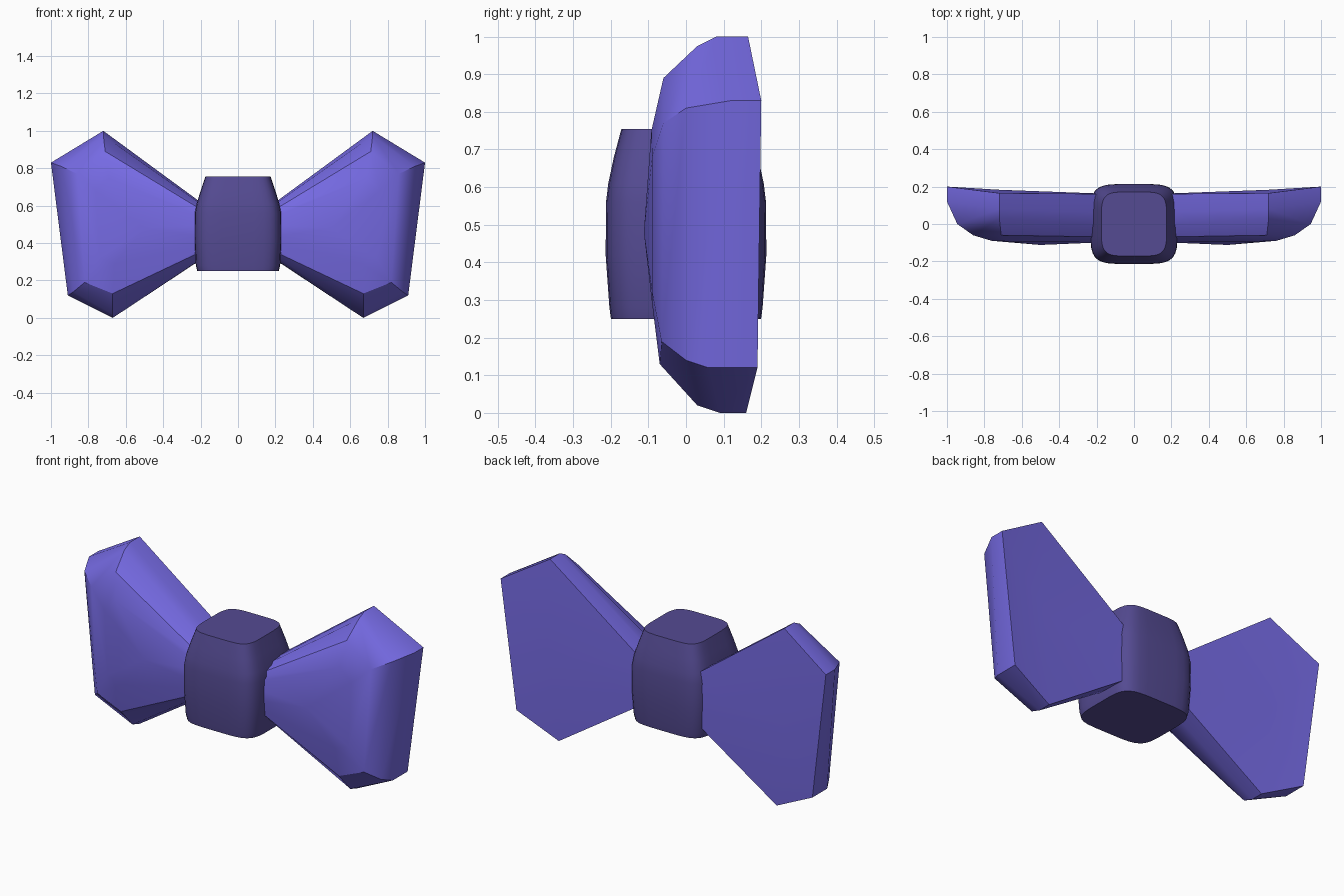
import bpy, bmesh, math

if "Cube" in bpy.data.objects:
    bpy.data.objects.remove(bpy.data.objects["Cube"])


def make_object(name, rings, back, front, color, angle):
    """Loft equal-length rings, closing both ends with a fan to a centre point."""
    bm = bmesh.new()
    loops = [[bm.verts.new(p) for p in ring] for ring in rings]
    n = len(loops[0])
    for a, b in zip(loops, loops[1:]):
        for i in range(n):
            j = (i + 1) % n
            bm.faces.new((a[i], a[j], b[j], b[i]))
    for ring, centre in ((loops[0], back), (loops[-1], front)):
        c = bm.verts.new(centre)
        for i in range(n):
            bm.faces.new((ring[i], ring[(i + 1) % n], c))
    bmesh.ops.recalc_face_normals(bm, faces=bm.faces[:])
    mesh = bpy.data.meshes.new(name)
    bm.to_mesh(mesh)
    bm.free()
    ob = bpy.data.objects.new(name, mesh)
    bpy.context.collection.objects.link(ob)
    mat = bpy.data.materials.new(name + "_cloth")
    mat.diffuse_color = color
    mat.use_nodes = True
    mat.node_tree.nodes["Principled BSDF"].inputs["Base Color"].default_value = mat.diffuse_color
    mesh.materials.append(mat)
    bpy.ops.object.select_all(action='DESELECT')
    ob.select_set(True)
    bpy.context.view_layer.objects.active = ob
    bpy.ops.object.shade_smooth_by_angle(angle=math.radians(angle))
    return ob


# Bow wing: six-sided outline, flat behind, strongly rounded toward the front
wing_rings = [
    [(.10, .16, .545), (.72, .165, 1.0), (1.0, .20, .83),
     (.91, .19, .12), (.67, .16, 0), (.10, .16, .376)],
    [(.10, .06, .545), (.72, .08, 1.0), (1.0, .12, .83),
     (.91, .06, .12), (.67, .09, 0), (.10, .06, .376)],
    [(.10, -.01, .54), (.72, .03, .975), (.945, 0, .81),
     (.88, 0, .14), (.67, .03, .02), (.10, -.01, .38)],
    [(.10, -.07, .52), (.71, -.06, .89), (.86, -.06, .77),
     (.82, -.065, .19), (.67, -.07, .13), (.10, -.07, .40)],
    [(.10, -.095, .50), (.69, -.092, .75), (.76, -.09, .68),
     (.74, -.09, .32), (.66, -.09, .29), (.10, -.095, .42)],
]
wing = make_object("bow_wings", wing_rings, (.72, .183, .48), (.5, -.112, .48),
                   (.18, .145, .77, 1), 35)
mirror = wing.modifiers.new("mirror", 'MIRROR')
mirror.use_axis = (True, False, False)
# keep the mirror ahead of the smoothing modifier, if there is one
wing.modifiers.move(len(wing.modifiers) - 1, 0)


# Centre knot: rounded-square sections tapering to the top
def rounded_square(hx, hy, z, n=32, power=0.42):
    pts = []
    for i in range(n):
        t = 2 * math.pi * (i + .5) / n
        c, s = math.cos(t), math.sin(t)
        pts.append((math.copysign(abs(c) ** power * hx, c),
                    math.copysign(abs(s) ** power * hy, s), z))
    return pts


knot_profile = [(.25, .218, .20), (.28, .226, .204), (.42, .233, .214),
                (.56, .231, .213), (.61, .222, .207), (.68, .20, .192), (.755, .175, .172)]
make_object("centre_knot", [rounded_square(hx, hy, z) for z, hx, hy in knot_profile],
            (0, 0, .25), (0, 0, .755), (.09, .07, .29, 1), 40)
